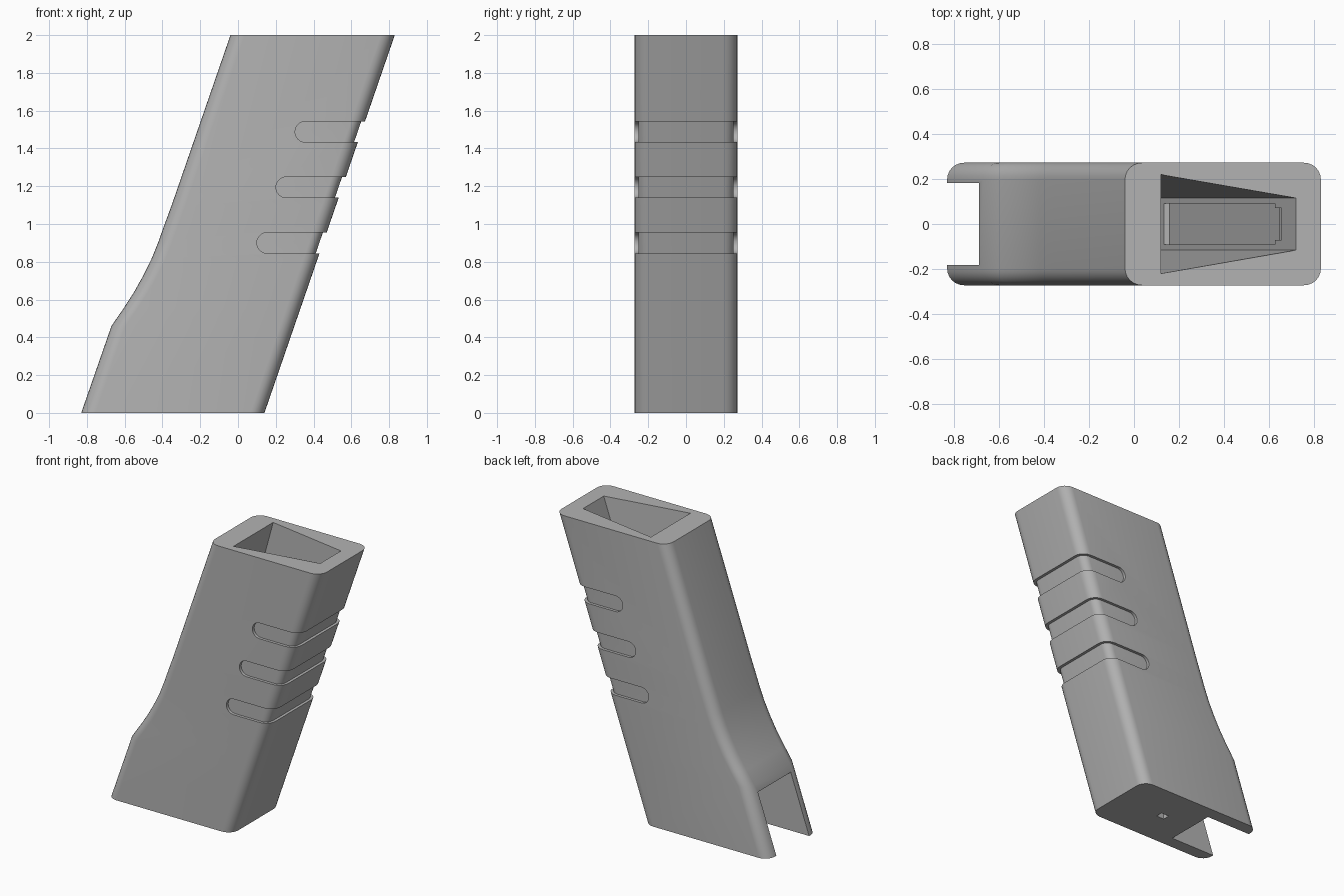
import bpy, bmesh, math

cube = bpy.data.objects.get("Cube")
if cube:
    bpy.data.objects.remove(cube, do_unlink=True)

grey = bpy.data.materials.new("mid_grey")
grey.use_nodes = True
grey.diffuse_color = (0.45, 0.45, 0.45, 1)
grey.node_tree.nodes["Principled BSDF"].inputs["Base Color"].default_value = grey.diffuse_color

LEAN = 0.345   # x shift per unit of height
HALF_Y = 0.272
RADIUS = 0.075


def loft(name, rings):
    """Skin a stack of equal-length rings and cap both ends."""
    bm = bmesh.new()
    loops = [[bm.verts.new(p) for p in ring] for ring in rings]
    n = len(loops[0])
    for a, b in zip(loops, loops[1:]):
        for i in range(n):
            j = (i + 1) % n
            bm.faces.new((a[i], a[j], b[j], b[i]))
    bm.faces.new(loops[0])
    bm.faces.new(loops[-1])
    bmesh.ops.recalc_face_normals(bm, faces=bm.faces)
    mesh = bpy.data.meshes.new(name)
    bm.to_mesh(mesh)
    bm.free()
    mesh.materials.append(grey)
    ob = bpy.data.objects.new(name, mesh)
    bpy.context.collection.objects.link(ob)
    return ob


def rounded_ring(x0, x1, half_y, r, z, steps=6):
    """Rounded rectangle at height z."""
    ring = []
    corners = ((x1 - r, half_y - r), (x0 + r, half_y - r),
               (x0 + r, r - half_y), (x1 - r, r - half_y))
    for k, (cx, cy) in enumerate(corners):
        for s in range(steps + 1):
            a = math.pi / 2 * (k + s / steps)
            ring.append((cx + r * math.cos(a), cy + r * math.sin(a), z))
    return ring


def shell(name, inset=0.0):
    """Leaning body with a flared heel on its -x edge."""
    edge = [(0, -0.83), (0.46, -0.67), (0.55, -0.608), (0.64, -0.55),
            (0.73, -0.5), (0.82, -0.456), (0.91, -0.42), (1.0, -0.388),
            (1.1, -0.351), (2, -0.04)]
    return loft(name, [rounded_ring(x + inset, 0.14 + LEAN * z - inset,
                                    HALF_Y - inset, RADIUS - inset, z)
                       for z, x in edge])


def side_prism(name, outline, half_y):
    """Extrude an x-z outline across y."""
    return loft(name, [[(x, y, z) for x, z in outline] for y in (-half_y, half_y)])


def cut(target, cutter):
    mod = target.modifiers.new("cut", 'BOOLEAN')
    mod.operation = 'DIFFERENCE'
    mod.solver = 'EXACT'
    mod.object = cutter
    bpy.ops.object.select_all(action='DESELECT')
    bpy.context.view_layer.objects.active = target
    target.select_set(True)
    bpy.ops.object.modifier_apply(modifier=mod.name)
    bpy.data.objects.remove(cutter, do_unlink=True)


body = shell("grip_body")

# Finger grooves wrapping the +x edge, with round ends on both sides
for i in range(3):
    zc, r = 0.9 + 0.294 * i, 0.055
    xc = 0.1 + 0.101 * i + r
    outline = [(1.2, zc - r)]
    for s in range(13):
        a = -math.pi / 2 - math.pi * s / 12
        outline.append((xc + r * math.cos(a), zc + r * math.sin(a)))
    outline.append((1.2, zc + r))
    groove = side_prism("groove_cutter", outline, 0.5)
    cut(groove, shell("groove_floor", 0.02))
    cut(body, groove)

# Open slot at the heel
cut(body, side_prism("heel_slot_cutter",
                     [(-1.2, -0.1), (-0.515, -0.1), (-0.34, 0.41), (-1.2, 0.41)], 0.182))


# Tapered well, open at the top
def well_ring(z):
    x0, x1 = 0.12 + 0.274 * (z - 2), 0.72 + LEAN * (z - 2)
    return [(x0, -0.22, z), (x1, -0.115, z), (x1, 0.115, z), (x0, 0.22, z)]


cut(body, loft("well_cutter", [well_ring(0.2), well_ring(2.1)]))

# Stepped channel down the +x wall of the well
for half_y, top, depth in ((0.09, 1.73, 0.025), (0.07, 1.81, 0.018)):
    outline = []
    for z, side in ((0.3, -0.06), (0.3, depth), (top, depth), (top, -0.06)):
        outline.append((0.72 + LEAN * (z - 2) + side, z))
    cut(body, side_prism("channel_cutter", outline, half_y))

# Small hole through the base
cut(body, side_prism("base_hole_cutter",
                     [(-0.275, -0.1), (-0.215, -0.1), (-0.215, 0.25), (-0.275, 0.25)], 0.025))

bpy.ops.object.select_all(action='DESELECT')
body.select_set(True)
bpy.context.view_layer.objects.active = body
bpy.ops.object.shade_smooth_by_angle(angle=math.radians(25))
